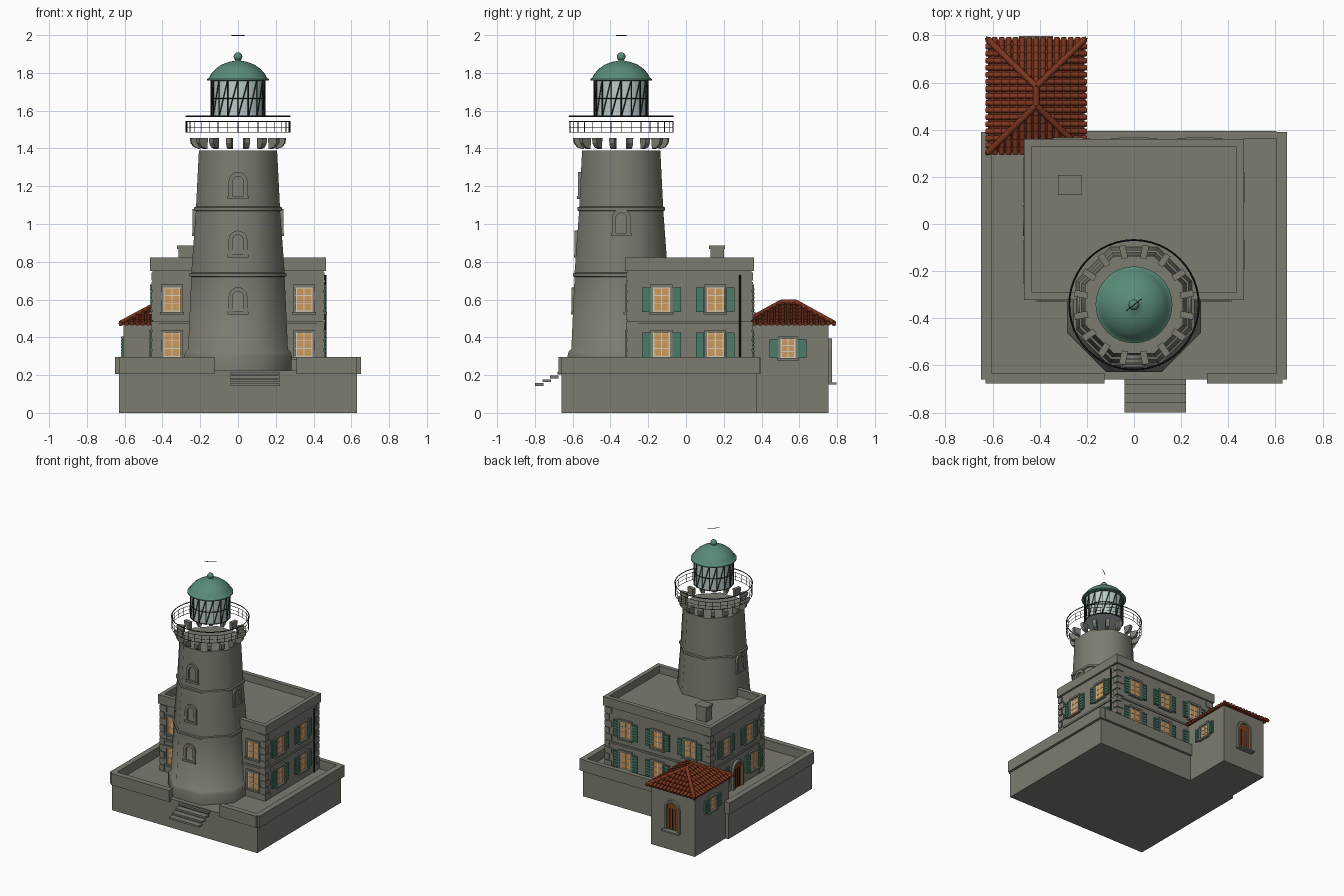
import bpy, bmesh, math
from mathutils import Matrix, Vector

cube = bpy.data.objects.get("Cube")
if cube:
    bpy.data.objects.remove(cube, do_unlink=True)


def material(name, *rgb):
    m = bpy.data.materials.new(name)
    m.use_nodes = True
    m.diffuse_color = (*rgb, 1)
    m.node_tree.nodes["Principled BSDF"].inputs["Base Color"].default_value = (*rgb, 1)
    return m


stone = material("stone grey", 0.2, 0.2, 0.165)
green = material("copper green", 0.1, 0.26, 0.185)
shutter_green = material("shutter green", 0.07, 0.2, 0.14)
terracotta = material("terracotta", 0.2, 0.036, 0.014)
amber = material("lit window amber", 0.62, 0.32, 0.11)
white = material("window bar white", 0.65, 0.62, 0.52)
pale = material("lantern glass", 0.5, 0.6, 0.6)
iron = material("black iron", 0.012, 0.014, 0.014)
wood = material("door wood", 0.2, 0.05, 0.015)

parts = {}


def part(name, mat, smooth=None):
    """Return the mesh under construction for a named part."""
    if name not in parts:
        parts[name] = (bmesh.new(), mat, smooth)
    return parts[name][0]


def box(bm, x0, x1, y0, y1, z0, z1, M=Matrix()):
    mid = Matrix.Translation(((x0 + x1) / 2, (y0 + y1) / 2, (z0 + z1) / 2))
    size = Matrix.Diagonal((x1 - x0, y1 - y0, z1 - z0, 1))
    bmesh.ops.create_cube(bm, size=1, matrix=M @ mid @ size)


def rod(bm, p, q, r1, r2=None, n=6):
    p, q = Vector(p), Vector(q)
    M = Matrix.Translation((p + q) / 2) @ (q - p).to_track_quat("Z", "Y").to_matrix().to_4x4()
    bmesh.ops.create_cone(bm, cap_ends=True, segments=n, radius1=r1,
                          radius2=r1 if r2 is None else r2, depth=(q - p).length, matrix=M)


def lathe(bm, profile, n, centre, loop=False, turn=0.0):
    rings = [[bm.verts.new((centre[0] + r * math.cos(turn + math.tau * i / n),
                            centre[1] + r * math.sin(turn + math.tau * i / n), z))
              for i in range(n)] for r, z in profile]
    pairs = list(zip(rings, rings[1:])) + ([(rings[-1], rings[0])] if loop else [])
    for a, b in pairs:
        for i in range(n):
            j = (i + 1) % n
            bm.faces.new((a[i], a[j], b[j], b[i]))
    if not loop:
        bm.faces.new(rings[0][::-1])
        bm.faces.new(rings[-1])


def wall_ring(bm, x0, x1, y0, y1, z0, z1, t):
    for y in (y0, y1 - t):
        box(bm, x0, x1, y, y + t, z0, z1)
    for x in (x0, x1 - t):
        box(bm, x, x + t, y0 + t, y1 - t, z0, z1)


def facing(x, y, z, degrees):
    """Local frame on a wall: x along it, -y outward, z up."""
    return Matrix.Translation((x, y, z)) @ Matrix.Rotation(math.radians(degrees), 4, "Z")


def arch_points(w, h, n=10):
    r = w / 2
    arc = [(r * math.cos(math.pi * i / n), h - r + r * math.sin(math.pi * i / n)) for i in range(n + 1)]
    return [(r, 0)] + arc + [(-r, 0)]


def arch_panel(bm, M, w, h, out):
    front = [bm.verts.new(M @ Vector((x, -out, z))) for x, z in arch_points(w, h)]
    bm.faces.new(front)


def arch_frame(bm, M, w, h, t, out, back=0.03):
    outer, inner = arch_points(w, h), arch_points(w - 2 * t, h - t)
    loops = [[bm.verts.new(M @ Vector((x, y, z))) for x, z in pts]
             for pts, y in ((outer, back), (outer, -out), (inner, -out), (inner, back))]
    for a, b in zip(loops, loops[1:]):
        for i in range(len(a) - 1):
            bm.faces.new((a[i], a[i + 1], b[i + 1], b[i]))


def window(M, w=0.09, h=0.13, shutters=True):
    box(part("window_panes", amber), -w / 2, w / 2, -0.004, 0.01, 0, h, M)
    bars = part("window_bars", white)
    for x in (-w / 2 + 0.004, 0, w / 2 - 0.004):
        box(bars, x - 0.003, x + 0.003, -0.007, 0, 0, h, M)
    for k in (0.03, 0.35, 0.67, 0.97):
        box(bars, -w / 2, w / 2, -0.007, 0, k * h - 0.002, k * h + 0.002, M)
    frame = part("window_surrounds", stone)
    for s in (-1, 1):
        a, b = sorted((s * w / 2, s * (w / 2 + 0.013)))
        box(frame, a, b, -0.012, 0.01, 0, h, M)
    box(frame, -w / 2 - 0.013, w / 2 + 0.013, -0.014, 0.01, h, h + 0.015, M)
    box(frame, -w / 2 - 0.018, w / 2 + 0.018, -0.02, 0.01, -0.013, 0, M)
    if shutters:
        leaf = part("shutters", shutter_green)
        for s in (-1, 1):
            a, b = sorted((s * (w / 2 + 0.014), s * (w / 2 + 0.058)))
            box(leaf, a, b, -0.01, 0.01, 0, h, M)
            for k in range(6):
                z = h * (k + 0.5) / 6
                box(leaf, a + 0.005, b - 0.005, -0.015, 0, z - 0.005, z + 0.005, M)


def door(M, w, h):
    arch_panel(part("doors", wood), M, w, h, 0.004)
    arch_frame(part("door_surrounds", stone), M, w + 0.03, h + 0.015, 0.017, 0.018)
    for x in (-w / 4, 0, w / 4):
        box(part("door_battens", iron), x - 0.0015, x + 0.0015, -0.007, 0, 0, h * 0.75, M)


# Terrace, its parapet and the front steps
base = part("terrace", stone)
box(base, -0.63, 0.63, -0.66, 0.375, 0, 0.225)
for s in (-1, 1):
    a, b = sorted((s * 0.65, s * 0.605))
    box(base, a, b, -0.66, 0.39, 0.205, 0.295)
box(base, -0.63, -0.125, -0.676, -0.632, 0.205, 0.295)
box(base, 0.31, 0.63, -0.676, -0.632, 0.205, 0.295)
box(base, -0.605, 0.605, 0.36, 0.395, 0.205, 0.295)
for i in range(4):
    y = -0.8 + i * 0.04
    box(part("front_steps", stone), -0.04, 0.22, y, y + 0.046, 0.143 + i * 0.02, 0.157 + i * 0.02)

# House body, roof parapet, string course, corner stones
house = part("house", stone)
box(house, -0.452, 0.452, -0.31, 0.347, 0.22, 0.765)
wall_ring(house, -0.467, 0.467, -0.322, 0.36, 0.752, 0.822, 0.033)
wall_ring(house, -0.46, 0.46, -0.318, 0.355, 0.47, 0.484, 0.02)
box(house, -0.315, -0.23, 0.13, 0.2, 0.76, 0.87)
box(house, -0.322, -0.223, 0.123, 0.207, 0.868, 0.885)
for sx in (-1, 1):
    for y, sy in ((-0.31, 1), (0.347, -1)):
        for i in range(10):
            lx, ly = (0.055, 0.032) if i % 2 else (0.032, 0.055)
            xs = sorted((sx * 0.459, sx * (0.452 - lx)))
            ys = sorted((y - sy * 0.007, y + sy * ly))
            box(part("corner_stones", stone), *xs, *ys, 0.232 + i * 0.052, 0.276 + i * 0.052)
rod(part("drainpipe", iron), (0.463, 0.285, 0.23), (0.463, 0.285, 0.73), 0.005)

# House windows and doors
for z in (0.295, 0.535):
    for x in (-0.35, 0.35):
        window(facing(x, -0.31, z, 0), shutters=False)
    for y in (-0.13, 0.155):
        window(facing(0.452, y, z, 90))
        if z > 0.5:
            window(facing(-0.452, y, z, -90))
    for x in (-0.28, 0, 0.28):
        window(facing(x, 0.347, z, 180))
for y in (-0.19, 0.22):
    window(facing(-0.452, y, 0.295, -90))
door(facing(-0.452, 0.015, 0.225, -90), 0.1, 0.2)

# Tower: eight-sided tapering shaft with two bands
CY = -0.343
centre = (0, CY)
shaft = [(0.283, 0.22), (0.285, 0.3), (0.278, 0.325), (0.264, 0.338), (0.247, 0.72), (0.256, 0.723),
         (0.256, 0.738), (0.247, 0.742), (0.223, 1.068), (0.232, 1.072), (0.232, 1.088),
         (0.222, 1.092), (0.207, 1.39)]
lathe(part("tower", stone, 50), [(r / math.cos(math.pi / 8), z) for r, z in shaft], 8, centre,
      turn=math.pi / 8)


def tower_window(z, degrees):
    r = 0.268 - 0.0435 * (z - 0.2)
    r = 0.264 + (z + 0.06 - 0.338) * (0.207 - 0.264) / (1.39 - 0.338)
    a = math.radians(degrees)
    M = facing(r * math.sin(a), CY - r * math.cos(a), z, degrees)
    arch_frame(part("tower_window_frames", stone), M, 0.1, 0.135, 0.022, 0.012)
    box(part("tower_window_frames", stone), -0.055, 0.055, -0.016, 0.03, -0.008, 0.008, M)


for z in (0.53, 0.83, 1.14):
    tower_window(z, 0)
for a in (-90, 90):
    tower_window(0.945, a)

# Gallery brackets and railing
bracket = [(0.2, 1.455), (0.257, 1.455), (0.253, 1.428), (0.237, 1.407), (0.205, 1.396)]
bm = part("gallery_brackets", stone)
for i in range(16):
    M = facing(0, CY, 0, 22.5 * (i + 0.5))
    sides = [[bm.verts.new(M @ Vector((x, -r, z))) for r, z in bracket] for x in (-0.014, 0.014)]
    bm.faces.new(sides[0])
    bm.faces.new(sides[1][::-1])
    for k in range(len(bracket)):
        j = (k + 1) % len(bracket)
        bm.faces.new((sides[0][k], sides[1][k], sides[1][j], sides[0][j]))
rail = part("gallery_railing", iron)
for z, t in ((1.57, 0.004), (1.543, 0.002), (1.513, 0.0015), (1.486, 0.002)):
    lathe(rail, [(0.275 + t, z), (0.275, z + t), (0.275 - t, z), (0.275, z - t)], 48, centre, loop=True)


def around(r, angle, z):
    return (r * math.cos(angle), CY + r * math.sin(angle), z)


for i in range(32):
    a = math.tau * i / 32
    rod(rail, around(0.275, a, 1.484), around(0.275, a, 1.545), 0.002, n=4)

# Lantern glass with upright and slanting bars
lathe(part("lantern_glass", pale, 40), [(0.138, 1.566), (0.138, 1.765)], 32, centre)
bars = part("lantern_bars", iron)
for i in range(16):
    a = math.tau * i / 16
    rod(bars, around(0.142, a, 1.566), around(0.142, a, 1.765), 0.0035, n=4)
    rod(bars, around(0.142, a, 1.566), around(0.142, a + math.tau / 16, 1.765), 0.003, n=4)
for z in (1.57, 1.665, 1.76):
    lathe(bars, [(0.145, z), (0.141, z + 0.003), (0.137, z), (0.141, z - 0.003)], 32, centre, loop=True)

# Dome, finial ball and wind vane
dome = [(0.13, 1.757), (0.163, 1.76), (0.163, 1.768), (0.152, 1.775), (0.142, 1.795), (0.12, 1.82),
        (0.088, 1.843), (0.05, 1.858), (0.018, 1.864), (0.01, 1.872)]
lathe(part("dome", green, 40), dome, 32, centre)
bmesh.ops.create_uvsphere(part("dome_finial", green, 60), u_segments=16, v_segments=10, radius=0.023,
                          matrix=Matrix.Translation((0, CY, 1.886)))
rod(part("wind_vane", iron), (-0.034, CY - 0.026, 1.998), (0.034, CY + 0.026, 1.998), 0.002)

# Outbuilding walls, windows, door
box(part("outbuilding", stone), -0.605, -0.225, 0.33, 0.755, 0, 0.468)
window(facing(-0.225, 0.54, 0.29, 90), 0.08, 0.1)
window(facing(-0.605, 0.54, 0.29, -90), 0.08, 0.1)
door(facing(-0.415, 0.755, 0.16, 180), 0.1, 0.22)
box(part("door_surrounds", stone), -0.487, -0.343, 0.75, 0.797, 0.15, 0.162)

# Hipped roof with rows of barrel tiles
RX, RY, HALF_X, HALF_Y, RIDGE, LOW, HIGH = -0.415, 0.543, 0.205, 0.24, 0.04, 0.468, 0.578
top = [Vector((RX, RY + s * RIDGE, HIGH)) for s in (-1, 1)]
corners = [Vector((RX + sx * HALF_X, RY + sy * HALF_Y, LOW)) for sx in (-1, 1) for sy in (-1, 1)]
deck = part("outbuilding_roof", terracotta)
bmesh.ops.convex_hull(deck, input=[deck.verts.new(v) for v in top + corners])
tiles = part("roof_tiles", terracotta, 50)
ROWS = 6
for turn in range(4):
    half, run, ridge = (HALF_X, HALF_Y - RIDGE, 0) if turn % 2 == 0 else (HALF_Y, HALF_X, RIDGE)
    M = facing(RX, RY, 0, 90 * turn)
    count = round(half * 2 / 0.03)
    for c in range(count + 1):
        u = -half + 2 * half * c / count
        reach = min(1, (half - abs(u)) / (half - ridge))
        for k in range(ROWS):
            f0, f1 = k / ROWS, min((k + 1.1) / ROWS, reach + 0.04)
            if f1 - f0 < 0.04:
                break
            ends = [M @ Vector((u, -(run + (RIDGE if turn % 2 == 0 else 0)) + run * f - lift * 0.4,
                                LOW + (HIGH - LOW) * f + lift))
                    for f, lift in ((f0 - 0.02, 0.007), (f1, 0.001))]
            rod(tiles, ends[0], ends[1], 0.0125, 0.01, 8)
caps = part("roof_ridges", terracotta, 50)
lift = Vector((0, 0, 0.008))
rod(caps, top[0] + lift, top[1] + lift, 0.014, n=8)
for corner in corners:
    end = top[0] if corner.y < RY else top[1]
    rod(caps, corner + lift, end + lift, 0.014, n=8)

# Turn every part into an object
for name, (bm, mat, smooth) in parts.items():
    bmesh.ops.recalc_face_normals(bm, faces=bm.faces)
    mesh = bpy.data.meshes.new(name)
    bm.to_mesh(mesh)
    bm.free()
    mesh.materials.append(mat)
    obj = bpy.data.objects.new(name, mesh)
    bpy.context.collection.objects.link(obj)
    if smooth:
        bpy.ops.object.select_all(action="DESELECT")
        obj.select_set(True)
        bpy.context.view_layer.objects.active = obj
        bpy.ops.object.shade_smooth_by_angle(angle=math.radians(smooth))
